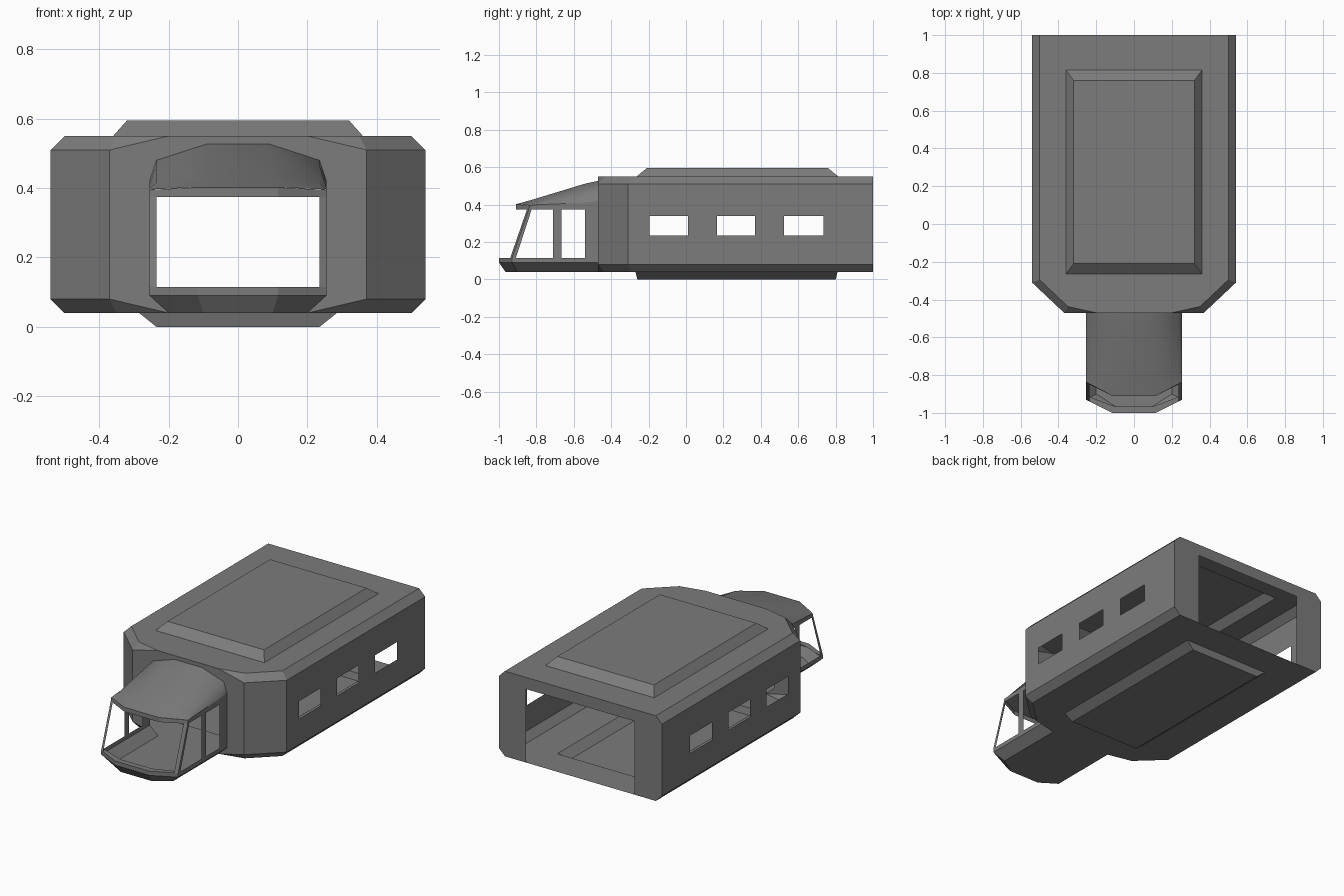
import bpy, bmesh
from mathutils import Vector

if "Cube" in bpy.data.objects:
    bpy.data.objects.remove(bpy.data.objects["Cube"])

BODY_MID = Vector((0, 0.3, 0.3))
CAB_MID = Vector((0, -0.66, 0.24))

# Dark grey hull paint
paint = bpy.data.materials.new("dark_grey")
paint.diffuse_color = (0.2, 0.2, 0.2, 1)
paint.use_nodes = True
paint.node_tree.nodes["Principled BSDF"].inputs["Base Color"].default_value = paint.diffuse_color


def flip(loop):
    return [(-x, y, z) for x, y, z in loop]


def sym(half):
    """Right-hand path followed by its mirror image."""
    return list(half) + flip(half)[::-1]


def at_z(points, z):
    return [(x, y, z) for x, y in points]


def rect(x, y0, y1, z):
    return [(-x, y0, z), (x, y0, z), (x, y1, z), (-x, y1, z)]


def strip(a, b, closed=False):
    """Quads (or triangles) between two matching paths."""
    n = len(a)
    faces = []
    for i in range(n if closed else n - 1):
        j = (i + 1) % n
        faces.append([list(dict.fromkeys([a[i], a[j], b[j], b[i]]))])
    return faces


def both(plates):
    """Plates plus their mirror images in x."""
    return plates + [[flip(l) for l in p] for p in plates]


def sheet(name, plates, middle, smooth=False):
    """Each plate is an outer loop followed by any hole loops."""
    bm = bmesh.new()
    for loops in plates:
        if len(loops) == 1 and len(loops[0]) <= 4:
            bm.faces.new([bm.verts.new(p) for p in loops[0]])
            continue
        edges = []
        for loop in loops:
            vs = [bm.verts.new(p) for p in loop]
            edges += [bm.edges.new((vs[i - 1], vs[i])) for i in range(len(vs))]
        bmesh.ops.triangle_fill(bm, use_beauty=True, use_dissolve=False, edges=edges)
    bmesh.ops.remove_doubles(bm, verts=bm.verts[:], dist=0.0005)
    bm.normal_update()
    # Face every panel outwards
    for f in bm.faces:
        if f.normal.dot(f.calc_center_median() - middle) < 0:
            f.normal_flip()
        f.smooth = smooth
    me = bpy.data.meshes.new(name)
    bm.to_mesh(me)
    bm.free()
    me.materials.append(paint)
    ob = bpy.data.objects.new(name, me)
    bpy.context.collection.objects.link(ob)
    return ob


# Body outlines, right half, from the back to the front
edge_half = [(0.54, 1), (0.54, -0.31), (0.37, -0.47), (0.37, -0.47)]
flat_half = [(0.50, 1), (0.50, -0.295), (0.35, -0.437), (0.20, -0.47)]

# Roof plate and raised hatch
hatch_low = rect(0.36, -0.265, 0.815, 0.55)
hatch_top = rect(0.32, -0.21, 0.76, 0.595)
sheet("roof", [[sym(at_z(flat_half, 0.55)), hatch_low]], BODY_MID)
sheet("roof_hatch", strip(hatch_low, hatch_top, True) + [[hatch_top]], BODY_MID)

# Floor plate, shared with the cabin, and sunken belly pan
cab_floor = [(0.20, -0.47), (0.20, -0.90), (0.10, -0.965)]
belly_top = rect(0.285, -0.27, 0.81, 0.04)
belly_low = rect(0.235, -0.26, 0.80, 0.0)
sheet("floor", [[sym(at_z(flat_half[:3] + cab_floor, 0.04)), belly_top]], BODY_MID)
sheet("belly_pan", strip(belly_top, belly_low, True) + [[belly_low]], BODY_MID)

# Chamfers along the top and bottom edges
for name, z_edge, z_flat in (("top_chamfer", 0.51, 0.55), ("bottom_chamfer", 0.08, 0.04)):
    sheet(name, both(strip(at_z(edge_half, z_edge), at_z(flat_half, z_flat))), BODY_MID)

# Side walls with three windows each, and angled front corners
wall = [(0.54, -0.31, 0.08), (0.54, 1, 0.08), (0.54, 1, 0.51), (0.54, -0.31, 0.51)]
windows = [[(0.54, a, 0.235), (0.54, b, 0.235), (0.54, b, 0.34), (0.54, a, 0.34)]
           for a, b in ((-0.195, 0.01), (0.165, 0.37), (0.525, 0.735))]
sheet("side_walls", both([[wall] + windows]), BODY_MID)
sheet("front_corners", both(strip(at_z(edge_half[1:3], 0.08), at_z(edge_half[1:3], 0.51))),
      BODY_MID)

# Rear frame around the open doorway
rear = [(0.36, 1, 0.48), (0.36, 1, 0.04), (0.50, 1, 0.04),
        (0.54, 1, 0.08), (0.54, 1, 0.51), (0.50, 1, 0.55)]
sheet("rear_frame", [[sym(rear)]], BODY_MID)

# Cabin roof sections, each from the side to the crown
roof_rows = [
    [(0.255, -0.835, 0.395), (0.235, -0.847, 0.397), (0.115, -0.91, 0.402)],
    [(0.255, -0.79, 0.40), (0.235, -0.79, 0.415), (0.09, -0.82, 0.427)],
    [(0.255, -0.54, 0.41), (0.235, -0.54, 0.465), (0.09, -0.54, 0.512)],
    [(0.255, -0.47, 0.42), (0.235, -0.47, 0.48), (0.09, -0.47, 0.527)],
]
faces = []
for a, b in zip(roof_rows, roof_rows[1:]):
    faces += strip(sym(a), sym(b))
sheet("cabin_roof", faces, CAB_MID, smooth=True)

# Front bulkhead around the cabin mouth
outer = [(0.20, -0.47, 0.04), (0.37, -0.47, 0.08), (0.37, -0.47, 0.51),
         (0.37, -0.47, 0.51), (0.20, -0.47, 0.55)]
mouth = [(0.20, -0.47, 0.04), (0.255, -0.47, 0.09)] + roof_rows[-1]
sheet("front_bulkhead", strip(sym(outer), sym(mouth)), BODY_MID)

# Cabin side walls with a slanted front window and a rear window
side = [(-0.47, 0.09), (-0.93, 0.09), (-0.93, 0.115), (-0.84, 0.375)]
front_win = [(-0.91, 0.115), (-0.71, 0.115), (-0.71, 0.375), (-0.825, 0.375)]
rear_win = [(-0.665, 0.115), (-0.54, 0.115), (-0.54, 0.375), (-0.665, 0.375)]


def as_side(pts):
    return [(0.255, y, z) for y, z in pts]


side_loop = as_side(side) + [row[0] for row in roof_rows]
sheet("cabin_sides", both([[side_loop, as_side(front_win), as_side(rear_win)]]), CAB_MID)

# Cabin tub: lower chamfer and nose band
tub = [(0.255, -0.47), (0.255, -0.93), (0.115, -1.0)]
sheet("cabin_tub",
      strip(sym(at_z(cab_floor, 0.04)), sym(at_z(tub, 0.09)))
      + strip(sym(at_z(tub[1:], 0.09)), sym(at_z(tub[1:], 0.115))), CAB_MID)

# Windscreen frame: sill ledge, header band and slanted pillars
sill = at_z(tub[1:], 0.115)
ledge = at_z([(0.235, -0.915), (0.105, -0.965)], 0.115)
sheet("windscreen_sill", strip(sym(sill), sym(ledge)), Vector((0, -0.9, 0)))
header = at_z([(0.255, -0.84), (0.115, -0.91)], 0.375)
lip = [roof_rows[0][0], roof_rows[0][2]]
sheet("windscreen_header", strip(sym(header), sym(lip)), CAB_MID)
pillar = [(0.255, -0.93, 0.115), (0.235, -0.94, 0.115),
          (0.235, -0.85, 0.375), (0.255, -0.84, 0.375)]
sheet("windscreen_pillars", both([[pillar]]), CAB_MID)
